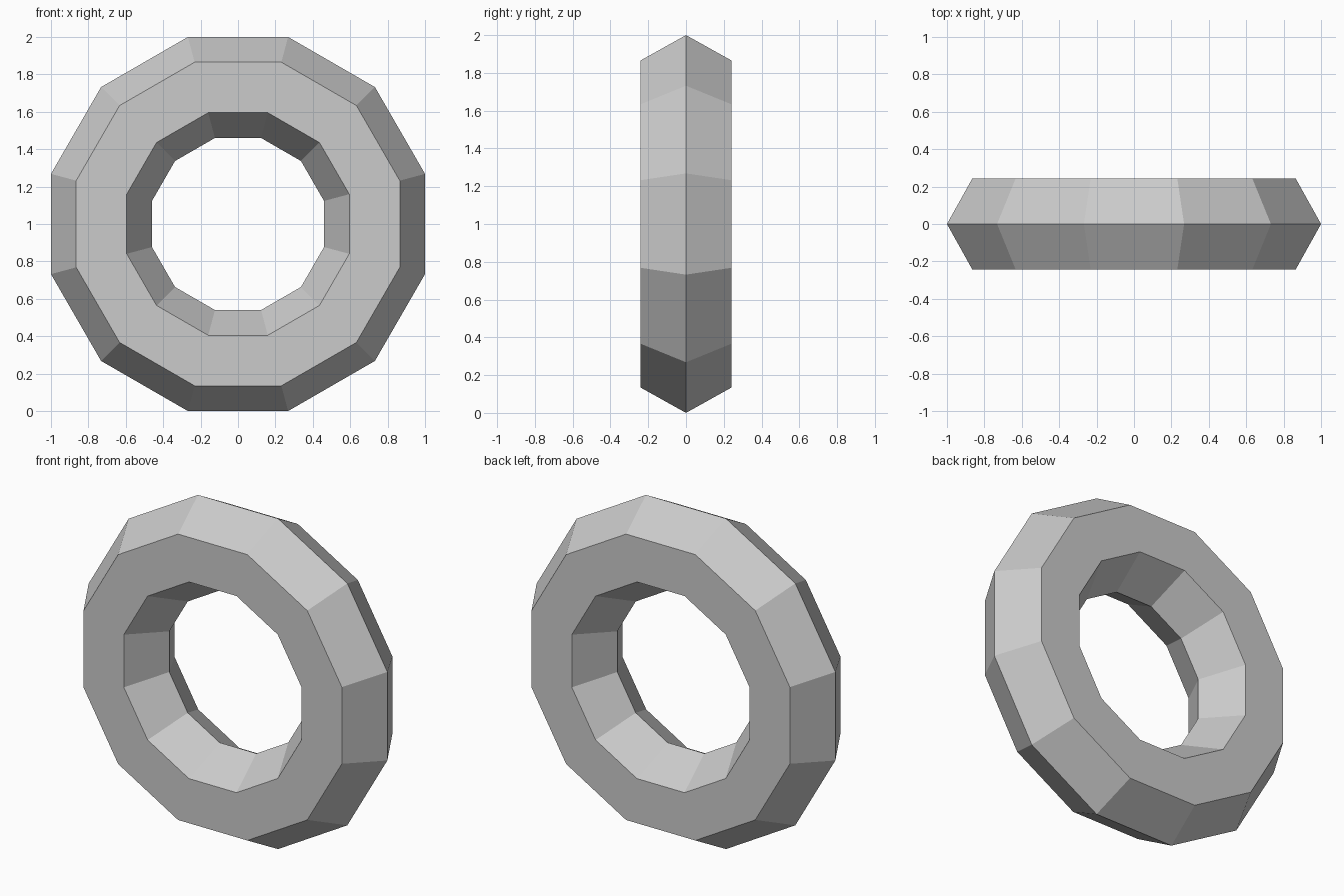
import bpy
from math import pi, cos

if "Cube" in bpy.data.objects:
    bpy.data.objects.remove(bpy.data.objects["Cube"])

SIDES = 12
k = 1 / cos(pi / SIDES)  # flat-to-corner ratio, so the flats land at x = +-1

# Upright low-poly ring: 12 segments around, hexagonal cross-section
bpy.ops.mesh.primitive_torus_add(
    major_segments=SIDES, minor_segments=6,
    major_radius=0.73 * k, minor_radius=0.27 * k,
    location=(0, 0, 1), rotation=(pi / 2, pi / SIDES, 0))
ring = bpy.context.object
ring.name = "ring"
bpy.ops.object.transform_apply(location=False, rotation=True, scale=False)
bpy.ops.object.shade_flat()
